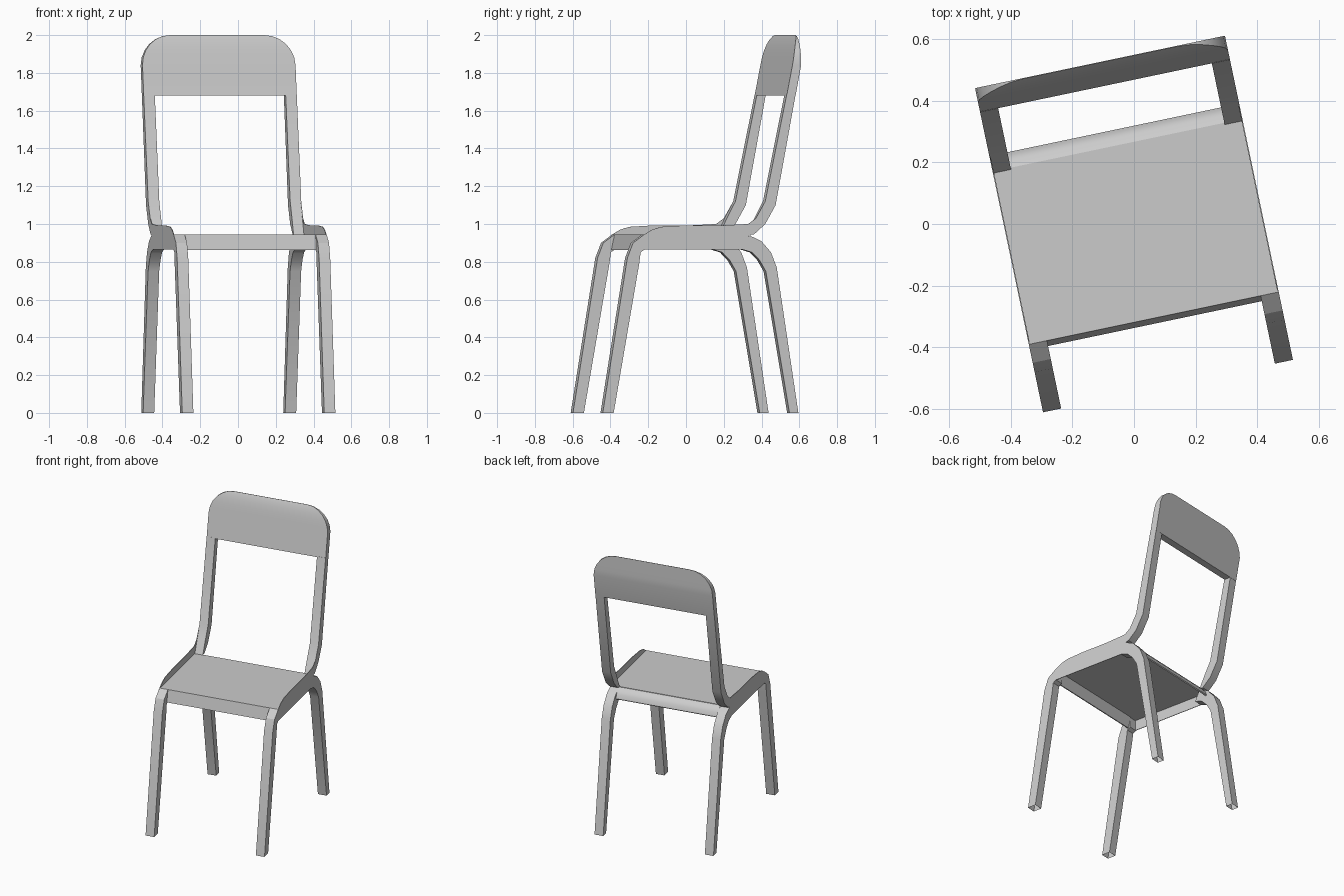
import bpy, bmesh, math

cube = bpy.data.objects.get("Cube")
if cube:
    bpy.data.objects.remove(cube, do_unlink=True)

TURN = math.radians(11.85)   # whole chair is turned about z
HALF = 0.414                 # half width of the chair
INNER = 0.354                # inner face of legs and rails

grey = bpy.data.materials.new("light_grey")
grey.use_nodes = True
COLOUR = (0.6, 0.6, 0.6, 1)
grey.diffuse_color = COLOUR
grey.node_tree.nodes["Principled BSDF"].inputs["Base Color"].default_value = COLOUR


def finish(name, bm, smooth=30):
    bmesh.ops.recalc_face_normals(bm, faces=bm.faces[:])
    mesh = bpy.data.meshes.new(name)
    bm.to_mesh(mesh)
    bm.free()
    mesh.materials.append(grey)
    obj = bpy.data.objects.new(name, mesh)
    bpy.context.collection.objects.link(obj)
    obj.rotation_euler.z = TURN
    bpy.ops.object.select_all(action='DESELECT')
    obj.select_set(True)
    bpy.context.view_layer.objects.active = obj
    bpy.ops.object.shade_smooth_by_angle(angle=math.radians(smooth))
    return obj


def loft(name, rings, smooth=30, open_start=False):
    """Join equal rings of points with quads and cap the ends."""
    bm = bmesh.new()
    loops = [[bm.verts.new(p) for p in ring] for ring in rings]
    n = len(loops[0])
    for a, b in zip(loops, loops[1:]):
        for i in range(n):
            j = (i + 1) % n
            bm.faces.new((a[i], a[j], b[j], b[i]))
    if not open_start:
        bm.faces.new(loops[0])
    bm.faces.new(loops[-1])
    return finish(name, bm, smooth)


def bar(name, front, back, u0, u1, open_start=False):
    """Bar following a front and a back path of (y, z) points."""
    rings = [[(u0, *f), (u1, *f), (u1, *b), (u0, *b)] for f, b in zip(front, back)]
    return loft(name, rings, 25, open_start)


def plate(name, outline, u0, u1):
    return loft(name, [[(u, y, z) for y, z in outline] for u in (u0, u1)], 10)


# Side paths: lists run from the floor or the seat upwards
front_leg = ([(-.537, 0), (-.404, .82), (-.373, .9), (-.312, .945)],
             [(-.478, 0), (-.34, .79), (-.332, .85), (-.31, .865)])
back_leg = ([(.473, 0), (.345, .75), (.31, .81), (.27, .85), (.22, .865)],
            [(.521, 0), (.404, .77), (.373, .85), (.32, .91), (.255, .94)])
rail = ([(.255, .945), (.295, 1.03), (.342, 1.12), (.458, 1.685)],
        [(.281, .945), (.342, 1.0), (.398, 1.1), (.506, 1.685)])
side = [(-.31, .865), (-.32, .94), (-.27, .97), (-.22, .985), (-.1, .992),
        (.1, .992), (.25, 1.0), (.291, 1.03), (.342, 1.12), (.342, 1.0),
        (.281, .95), (.25, .937), (.255, .93), (.22, .865)]

# Legs, back rails and side plates, on both sides
for label, s in (("left", 1), ("right", -1)):
    u0, u1 = s * INNER, s * HALF
    bar(f"front_leg_{label}", *front_leg, u0, u1, True)
    bar(f"back_leg_{label}", *back_leg, u0, u1, True)
    bar(f"back_rail_{label}", *rail, u0, u1)
    plate(f"seat_side_{label}", side, s * (HALF - .004), u1)

# Seat sheet, front apron and curved rear lip
plate("seat", [(-.312, .945), (.261, .945), (.261, .937), (-.312, .937)], -HALF, HALF)
plate("seat_apron", [(-.312, .945), (-.33, .862), (-.323, .862), (-.305, .945)], -INNER, INNER)
lip_top = [(.255, .945), (.285, .93), (.303, .908), (.312, .88)]
lip_under = [(y - .006, z - .006) for y, z in lip_top]
bar("seat_rear_lip", lip_under, lip_top, -INNER, INNER)

# Backrest: rounded upper corners, front curving into a thin top edge
levels = [(HALF, 1.68, .458, .506), (HALF, 1.84, .489, .536)]
for i in range(1, 7):
    a = math.radians(15 * i)
    k = math.sin(a)
    levels.append((.255 + .159 * math.cos(a), 1.84 + .16 * k,
                   .489 + .03 * k + .016 * k ** 4, .537))
loft("backrest", [[(-w, f, z), (w, f, z), (w, b, z), (-w, b, z)]
                  for w, z, f, b in levels], 30)
